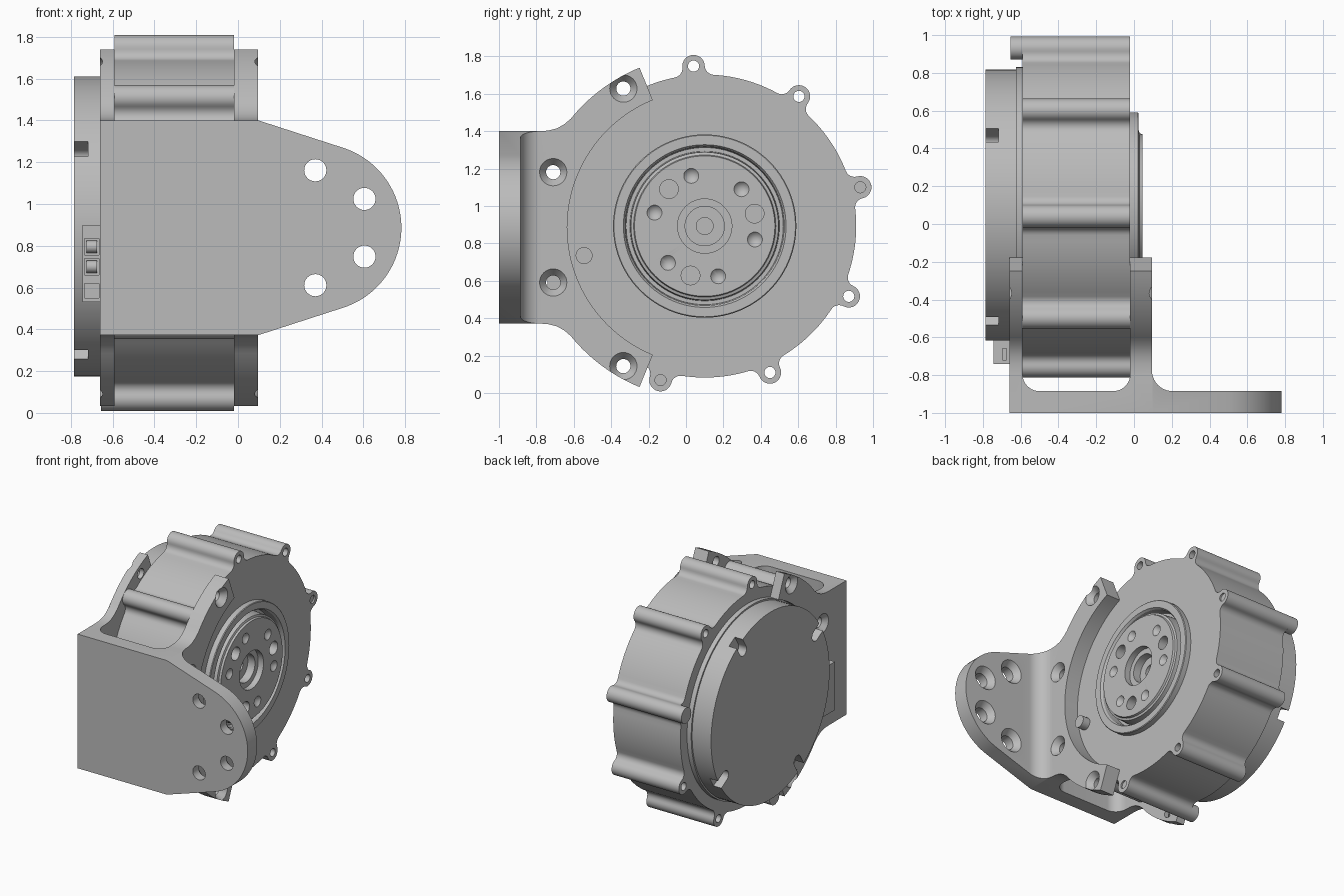
import bpy, bmesh
from math import radians, degrees, sin, cos, acos, atan2, pi
from mathutils import Matrix, Vector

cube = bpy.data.objects.get("Cube")
if cube:
    bpy.data.objects.remove(cube)

CY, CZ = 0.1, 0.893            # motor axis runs along x through here
BACK, FRONT = -0.59, -0.02     # ends of the housing

grey = bpy.data.materials.new("light grey metal")
grey.use_nodes = True
grey.diffuse_color = (0.5, 0.5, 0.5, 1)
grey.node_tree.nodes["Principled BSDF"].inputs["Base Color"].default_value = (0.5, 0.5, 0.5, 1)


def make(name, bm):
    bmesh.ops.remove_doubles(bm, verts=bm.verts, dist=1e-5)
    bmesh.ops.recalc_face_normals(bm, faces=bm.faces)
    mesh = bpy.data.meshes.new(name)
    bm.to_mesh(mesh)
    bm.free()
    mesh.materials.append(grey)
    obj = bpy.data.objects.new(name, mesh)
    bpy.context.scene.collection.objects.link(obj)
    return obj


def arc(cx, cy, r, a0, a1, n):
    """Points on an arc, angles in degrees."""
    angles = [radians(a0 + (a1 - a0) * i / n) for i in range(n + 1)]
    return [(cx + r * cos(a), cy + r * sin(a)) for a in angles]


def prism(name, outline, axis, lo, hi):
    """Extrude a 2D outline along one axis."""
    place = {"x": lambda a, b, t: (t, a, b),
             "y": lambda a, b, t: (a, t, b),
             "z": lambda a, b, t: (a, b, t)}[axis]
    bm = bmesh.new()
    face = bm.faces.new([bm.verts.new(place(a, b, lo)) for a, b in outline])
    new = bmesh.ops.extrude_face_region(bm, geom=[face])["geom"]
    shift = Vector(place(0, 0, hi - lo))
    bmesh.ops.translate(bm, vec=shift, verts=[v for v in new if isinstance(v, bmesh.types.BMVert)])
    return make(name, bm)


def box(name, x0, x1, y0, y1, z0, z1):
    return prism(name, [(x0, y0), (x1, y0), (x1, y1), (x0, y1)], "z", z0, z1)


def lathe(name, profile, centre=(0, CY, CZ), axis="x", steps=32):
    """Revolve (along, radius) pairs about an axis through centre."""
    bm = bmesh.new()
    verts = [bm.verts.new((r, 0, t)) for t, r in profile]
    edges = [bm.edges.new(pair) for pair in zip(verts, verts[1:])]
    bmesh.ops.spin(bm, geom=verts + edges, cent=(0, 0, 0), axis=(0, 0, 1),
                   angle=2 * pi, steps=steps, use_merge=True)
    turn = Matrix.Rotation(pi / 2, 4, "Y") if axis == "x" else Matrix.Rotation(-pi / 2, 4, "X")
    bmesh.ops.transform(bm, matrix=Matrix.Translation(centre) @ turn, verts=bm.verts)
    return make(name, bm)


def rod(name, x0, x1, r, centre, steps=32):
    return lathe(name, [(x0, 0), (x0, r), (x1, r), (x1, 0)], centre, "x", steps)


def boolean(obj, tools, operation="DIFFERENCE"):
    for tool in tools:
        tool.hide_render = True
        mod = obj.modifiers.new("cut", "BOOLEAN")
        mod.operation, mod.solver, mod.object = operation, "EXACT", tool
        graph = bpy.context.evaluated_depsgraph_get()
        mesh = bpy.data.meshes.new_from_object(obj.evaluated_get(graph))
        obj.modifiers.clear()
        obj.data = mesh
        bpy.data.objects.remove(tool)


def polar(r, degree):
    return (0, CY + r * cos(radians(degree)), CZ + r * sin(radians(degree)))


# Housing: round body with nine filleted screw lugs
R, D, LUG, FILLET = 0.81, 0.857, 0.06, 0.05
lug_angles = [14 + 40 * i for i in range(9)]
bolted = (14, 134, 254)
alpha = acos(((R + FILLET) ** 2 + D ** 2 - (LUG + FILLET) ** 2) / (2 * D * (R + FILLET)))
fx, fy = (R + FILLET) * cos(alpha), (R + FILLET) * sin(alpha)
beta, al = degrees(atan2(fy, D - fx)), degrees(alpha)
lobe = (arc(fx, -fy, FILLET, 180 - al, beta, 6)
        + arc(D, 0, LUG, beta - 180, 180 - beta, 16)[1:-1]
        + arc(fx, fy, FILLET, -beta, al - 180, 6)
        + arc(0, 0, R, al, 40 - al, 12)[1:-1])
outline = []
for degree in lug_angles:
    c, s = cos(radians(degree)), sin(radians(degree))
    outline += [(CY + x * c - y * s, CZ + x * s + y * c) for x, y in lobe]
housing = prism("housing", outline, "x", BACK, FRONT)
cuts = [rod("bore", -0.12, 0.1, 0.43, (0, CY, CZ), 96)]
for degree in lug_angles:
    start = FRONT - 0.012 if degree in bolted else -0.7
    cuts.append(rod("lug_hole", start, 0.1, 0.03, polar(D, degree), 20))
boolean(housing, cuts)

# Bolt heads behind three lugs, and the locating pin on the front face
for degree in bolted:
    rod("bolt_head", -0.655, BACK, LUG, polar(D, degree))
rod("locating_pin", -0.05, 0.04, 0.045, (0, -0.545, 0.735))

# Output hub: raised ring, groove, disc and stepped centre
hub = lathe("output_hub", [
    (-0.14, 0), (-0.14, 0.46), (-0.03, 0.46), (-0.03, 0.49), (0.02, 0.49), (0.025, 0.485),
    (0.025, 0.435), (0.01, 0.425), (-0.06, 0.42), (-0.06, 0.4), (0.025, 0.395), (0.03, 0.38),
    (0.045, 0.375), (0.045, 0.145), (0, 0.145), (0, 0.105), (-0.06, 0.105), (-0.06, 0.045),
    (-0.11, 0.045), (-0.11, 0)], steps=96)
cuts = [lathe("dimple", [(0, 0), (0.045, 0.04), (0.1, 0.04), (0.1, 0)], polar(0.278, 45 + 60 * i))
        for i in range(6)]
cuts += [rod("hub_hole", -0.06, 0.1, 0.05, polar(0.275, 14 + 120 * i)) for i in range(3)]
boolean(hub, cuts)

# Rear cover with four rounded rim slots
cover = lathe("rear_cover", [(-0.785, 0), (-0.785, 0.718), (-0.625, 0.718), (-0.625, 0.73),
                             (-0.57, 0.73), (-0.57, 0)], steps=96)
cuts = []
for i in range(4):
    degree = 59 + 90 * i
    c, s = cos(radians(degree)), sin(radians(degree))
    slot = [(0.8, -0.042), (0.8, 0.042)] + arc(0.64, 0, 0.042, 90, 270, 10)
    slot = [(CY + x * c - y * s, CZ + x * s + y * c) for x, y in slot]
    cuts.append(prism("slot", slot, "x", -0.9, -0.718))
boolean(cover, cuts)

# Cable connector on the front side of the rear cover
connector = box("connector", -0.745, -0.64, -0.74, -0.55, 0.53, 0.9)
cuts = [box("socket", -0.735, -0.665, -0.8, -0.69, z, z + h)
        for z, h in ((0.55, 0.07), (0.66, 0.08), (0.755, 0.08))]
cuts.append(box("key", -0.695, -0.675, -0.72, -0.66, 0.88, 1))
boolean(connector, cuts)
for z in (0.7, 0.795):
    rod("terminal_screw", -0.725, -0.675, 0.03, (0, -0.7, z), 16)

# Bracket: U section trimmed by its side and front outlines
section = ([(-0.66, -1), (0.85, -1), (0.85, -0.885)]
           + arc(0.205, -0.775, 0.11, 270, 180, 10) + [(0.095, 0.1), (FRONT, 0.1)]
           + arc(-0.11, -0.795, 0.09, 0, -90, 10)
           + arc(-0.5, -0.795, 0.09, 270, 180, 10) + [(BACK, 0.1), (-0.66, 0.1)])
bracket = prism("bracket", section, "z", -0.1, 1.9)
upper = [(-1.1, 1.4), (-0.79, 1.4), (-0.74, 1.403), (-0.69, 1.415), (-0.65, 1.438)]
mid = 0.886
lower = [(y, 2 * mid - z) for y, z in reversed(upper)]
side = (upper + arc(CY, mid, 0.922, 141, 112.2, 16) + arc(CY, mid, 0.735, 112.2, 247.8, 48)
        + arc(CY, mid, 0.922, 247.8, 219, 16) + lower)
front = ([(-0.7, -0.2), (0.097, -0.2), (0.097, 0.372)] + arc(0.38, mid, 0.402, -73, 73, 40)
         + [(0.097, 1.4), (0.097, 2), (-0.7, 2)])
boolean(bracket, [prism("side_trim", side, "x", -1, 1),
                  prism("front_trim", front, "y", -1.2, 0.3)], "INTERSECT")
cuts = []
for y, dz in ((-0.335, 0.742), (-0.71, 0.295)):
    for z in (mid + dz, mid - dz):
        cuts.append(lathe("arm_hole", [
            (-0.7, 0), (-0.7, 0.073), (-0.66, 0.073), (-0.625, 0.038), (0.05, 0.038),
            (0.095, 0.073), (0.15, 0.073), (0.15, 0)], (0, y, z)))
for x, dz in ((0.37, 0.275), (0.605, 0.138)):
    for z in (mid + dz, mid - dz):
        cuts.append(lathe("plate_hole", [
            (-1.1, 0), (-1.1, 0.053), (-0.93, 0.053), (-0.885, 0.09), (-0.8, 0.09), (-0.8, 0)],
            (x, 0, z), "y"))
boolean(bracket, cuts)

# Smooth the round surfaces, keep edges sharp
bpy.ops.object.select_all(action="DESELECT")
for obj in bpy.context.scene.collection.objects:
    if obj.type == "MESH":
        obj.select_set(True)
        bpy.context.view_layer.objects.active = obj
bpy.ops.object.shade_smooth_by_angle(angle=radians(25))
